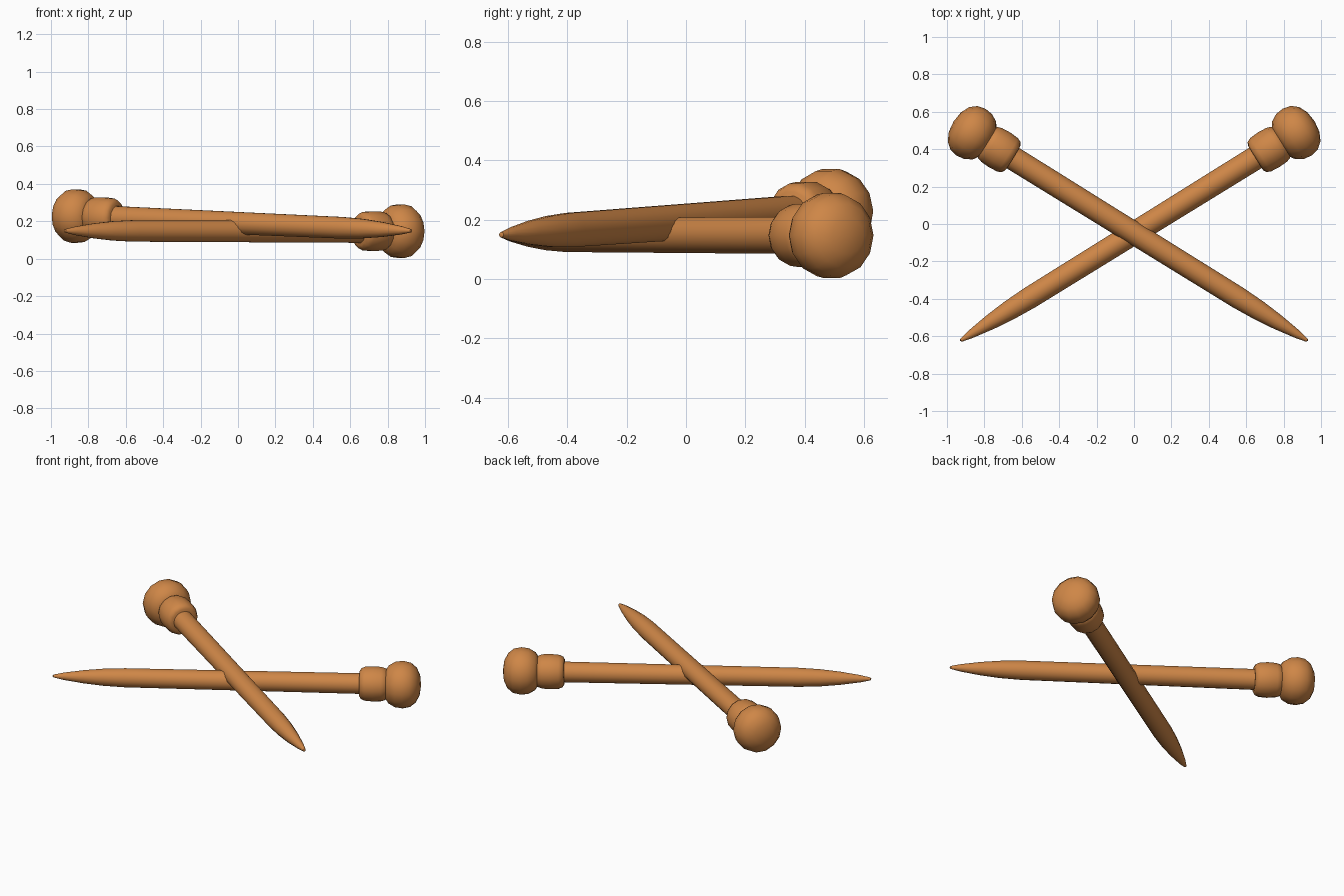
import bpy, bmesh, math
from mathutils import Vector

if "Cube" in bpy.data.objects:
    bpy.data.objects.remove(bpy.data.objects["Cube"])

wood = bpy.data.materials.new("warm wood")
wood.diffuse_color = (0.62, 0.24, 0.063, 1)
wood.use_nodes = True
wood.node_tree.nodes["Principled BSDF"].inputs["Base Color"].default_value = wood.diffuse_color

SIDES = 14

# Profiles: (distance from tip, radius)
SHAFT = [(0, 0), (0.006, 0.009), (0.07, 0.023), (0.19, 0.041), (0.31, 0.053),
         (0.44, 0.059), (1.90, 0.064), (1.90, 0)]
COLLAR = [(1.858, 0), (1.858, 0.078), (1.868, 0.095), (1.89, 0.105), (1.94, 0.109),
          (1.99, 0.106), (2.015, 0.098), (2.03, 0.08), (2.03, 0)]
HEAD = [(2.012, 0), (2.012, 0.082), (2.035, 0.118), (2.075, 0.141), (2.12, 0.147),
        (2.165, 0.137), (2.20, 0.108), (2.222, 0.062), (2.23, 0)]


def lathe(name, profile, tip, head):
    """Turn a profile round the line from tip to head."""
    bm = bmesh.new()
    rings = []
    for d, r in profile:
        if r == 0:
            rings.append([bm.verts.new((0, 0, d))])
        else:
            rings.append([bm.verts.new((r * math.cos(2 * math.pi * i / SIDES),
                                        r * math.sin(2 * math.pi * i / SIDES), d))
                          for i in range(SIDES)])
    for a, b in zip(rings, rings[1:]):
        for i in range(SIDES):
            j = (i + 1) % SIDES
            quad = [a[i % len(a)], a[j % len(a)], b[j % len(b)], b[i % len(b)]]
            bm.faces.new(list(dict.fromkeys(quad)))
    bmesh.ops.recalc_face_normals(bm, faces=bm.faces)
    mesh = bpy.data.meshes.new(name)
    q = (head - tip).to_track_quat('Z', 'Y')
    for v in bm.verts:
        v.co = q @ v.co + tip
    bm.to_mesh(mesh)
    bm.free()
    mesh.materials.append(wood)
    ob = bpy.data.objects.new(name, mesh)
    bpy.context.collection.objects.link(ob)
    bpy.ops.object.select_all(action='DESELECT')
    ob.select_set(True)
    bpy.context.view_layer.objects.active = ob
    bpy.ops.object.shade_smooth_by_angle(angle=math.radians(40))


# Two crossed needles: the lower one lies flat, the upper one rests over it
for label, side, head_z in (("lower", 1, 0.147), ("upper", -1, 0.228)):
    tip = Vector((-0.93 * side, -0.625, 0.149))
    head = Vector((0.87 * side, 0.49, head_z))
    lathe(label + "_needle_shaft", SHAFT, tip, head)
    lathe(label + "_needle_collar", COLLAR, tip, head)
    lathe(label + "_needle_head", HEAD, tip, head)
